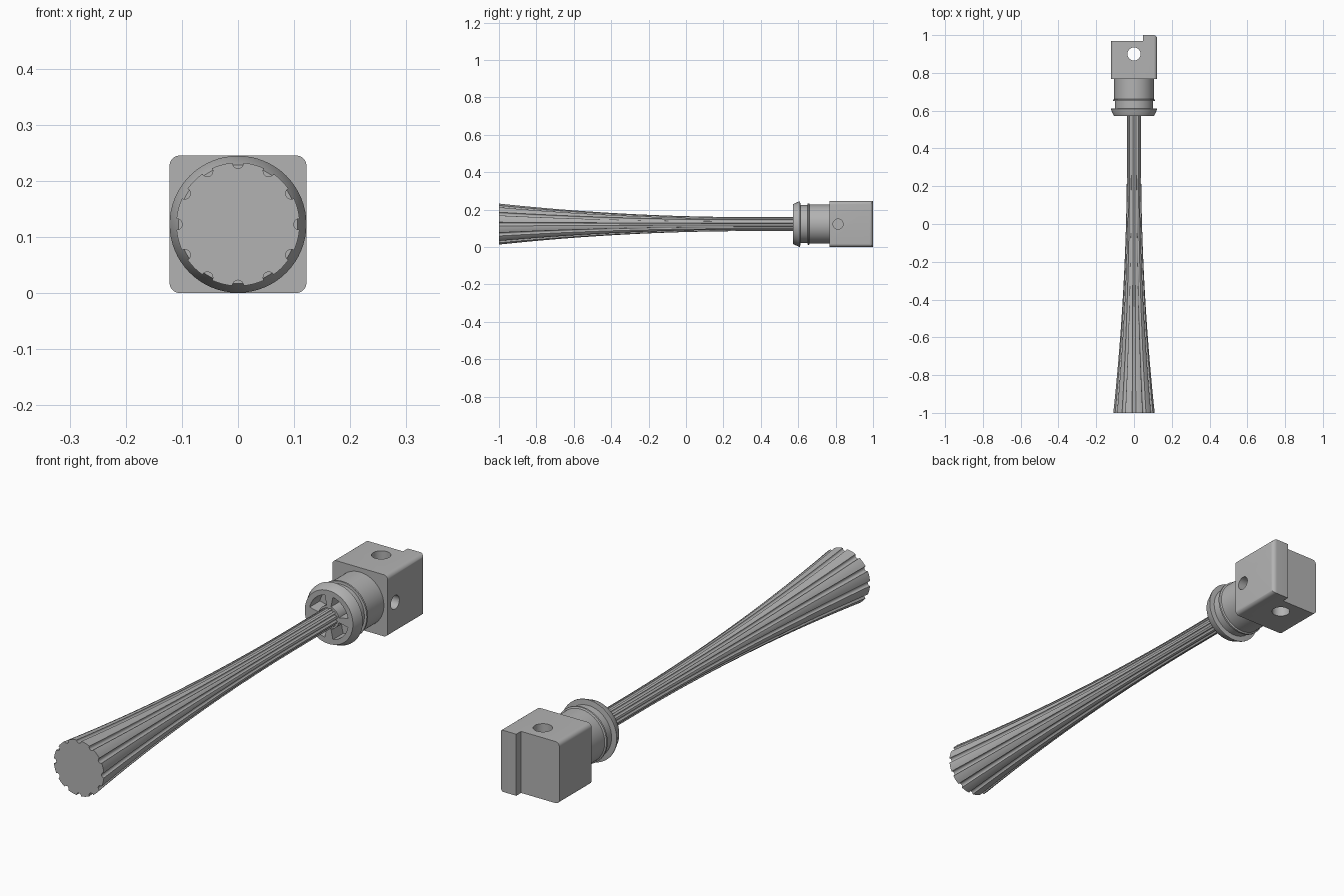
import bpy, bmesh, math
from mathutils import Vector, Matrix

if "Cube" in bpy.data.objects:
    bpy.data.objects.remove(bpy.data.objects["Cube"])

CZ = 0.1225          # height of the long axis
TAU = math.tau

grey = bpy.data.materials.new("plain grey")
grey.use_nodes = True
grey.diffuse_color = (0.45, 0.45, 0.45, 1)
grey.node_tree.nodes["Principled BSDF"].inputs["Base Color"].default_value = (0.45, 0.45, 0.45, 1)


def finish(name, bm):
    bmesh.ops.recalc_face_normals(bm, faces=bm.faces)
    mesh = bpy.data.meshes.new(name)
    bm.to_mesh(mesh)
    bm.free()
    mesh.materials.append(grey)
    obj = bpy.data.objects.new(name, mesh)
    bpy.context.collection.objects.link(obj)
    return obj


def activate(obj):
    bpy.ops.object.select_all(action='DESELECT')
    obj.select_set(True)
    bpy.context.view_layer.objects.active = obj


def loft(name, rings):
    """Skin a list of equal closed rings and cap both ends."""
    bm = bmesh.new()
    loops = [[bm.verts.new(p) for p in ring] for ring in rings]
    n = len(loops[0])
    for a, b in zip(loops, loops[1:]):
        for i in range(n):
            j = (i + 1) % n
            bm.faces.new((a[i], a[j], b[j], b[i]))
    bm.faces.new(loops[0])
    bm.faces.new(loops[-1])
    return finish(name, bm)


def polar(r, a, y):
    return Vector((r * math.cos(a), y, CZ + r * math.sin(a)))


def lathe(name, profile, n=64):
    return loft(name, [[polar(r, TAU * i / n, y) for i in range(n)] for r, y in profile])


def cylinder(name, radius, depth, matrix):
    bm = bmesh.new()
    bmesh.ops.create_cone(bm, cap_ends=True, segments=40, radius1=radius,
                          radius2=radius, depth=depth, matrix=matrix)
    return finish(name, bm)


def cut(obj, cutters):
    activate(obj)
    for c in cutters:
        c.hide_render = True
        mod = obj.modifiers.new("cut", 'BOOLEAN')
        mod.operation = 'DIFFERENCE'
        mod.solver = 'EXACT'
        mod.object = c
        bpy.ops.object.modifier_apply(modifier=mod.name)
        bpy.data.objects.remove(c)


def smooth(obj, angle=30):
    activate(obj)
    bpy.ops.object.shade_smooth_by_angle(angle=math.radians(angle))


# Flared rod with twelve rounded grooves
def rod_ring(y):
    t = max(0, (0.35 - y) / 1.35) ** 2
    r = 0.038 + 0.072 * t
    g = 0.0055 + 0.0045 * t
    half = math.asin(g / r)
    pts = []
    for k in range(12):
        a = TAU * k / 12
        out = Vector((math.cos(a), 0, math.sin(a)))
        side = Vector((-math.sin(a), 0, math.cos(a)))
        centre = polar(r * math.cos(half), a, y)
        for s in range(9):
            u = math.pi * s / 8
            pts.append(centre - side * g * math.cos(u) - out * g * math.sin(u))
        for s in range(1, 5):
            pts.append(polar(r, a + half + (TAU / 12 - 2 * half) * s / 5, y))
    return pts


rod = loft("fluted_rod", [rod_ring(-1 + 1.64 * i / 30) for i in range(31)])
smooth(rod, 35)

# Stepped collar with flared lip and narrow ridge
collar = lathe("collar", [
    (0.106, 0.571), (0.122, 0.606), (0.122, 0.610), (0.101, 0.612), (0.101, 0.650),
    (0.111, 0.651), (0.111, 0.658), (0.105, 0.661), (0.105, 0.770)])


# Four curved slots in the collar face
def slot(k):
    mid = TAU * (k + 0.5) / 4
    arc = [mid + math.radians(-33 + 66 * i / 12) for i in range(13)]
    path = [(0.086, a) for a in arc] + [(0.045, a) for a in reversed(arc)]
    return loft("slot_cutter", [[polar(r, a, y) for r, a in path] for y in (0.55, 0.635)])


cut(collar, [slot(k) for k in range(4)])
smooth(collar)

# Square end block with a raised strip at the back
H = 0.122
outline = [(-H, 0.767), (H, 0.767), (H, 1), (0.047, 1), (0.047, 0.97), (-H, 0.97)]
bm = bmesh.new()
base = bm.faces.new([bm.verts.new((x, y, 0)) for x, y in outline])
top = bmesh.ops.extrude_face_region(bm, geom=[base])["geom"]
bmesh.ops.translate(bm, vec=(0, 0, 2 * CZ), verts=[v for v in top if isinstance(v, bmesh.types.BMVert)])


def rounded(edge):
    a, b = (v.co for v in edge.verts)
    outer = abs(a.x) > 0.12 and abs(b.x) > 0.12
    along = abs(a.x - b.x) < 1e-4 and abs(a.z - b.z) < 1e-4
    back_corner = min(a.x, b.x) > 0.12 and min(a.y, b.y) > 0.99
    return outer and (along or back_corner)


bmesh.ops.bevel(bm, geom=[e for e in bm.edges if rounded(e)], offset=0.018,
                segments=6, profile=0.5, affect='EDGES')
block = finish("end_block", bm)

# Vertical through hole and blind side hole
cut(block, [
    cylinder("pin_hole_cutter", 0.035, 0.6, Matrix.Translation((0, 0.9, CZ))),
    cylinder("side_hole_cutter", 0.027, 0.2,
             Matrix.Translation((0.13, 0.813, CZ)) @ Matrix.Rotation(math.pi / 2, 4, 'Y')),
])
smooth(block)
